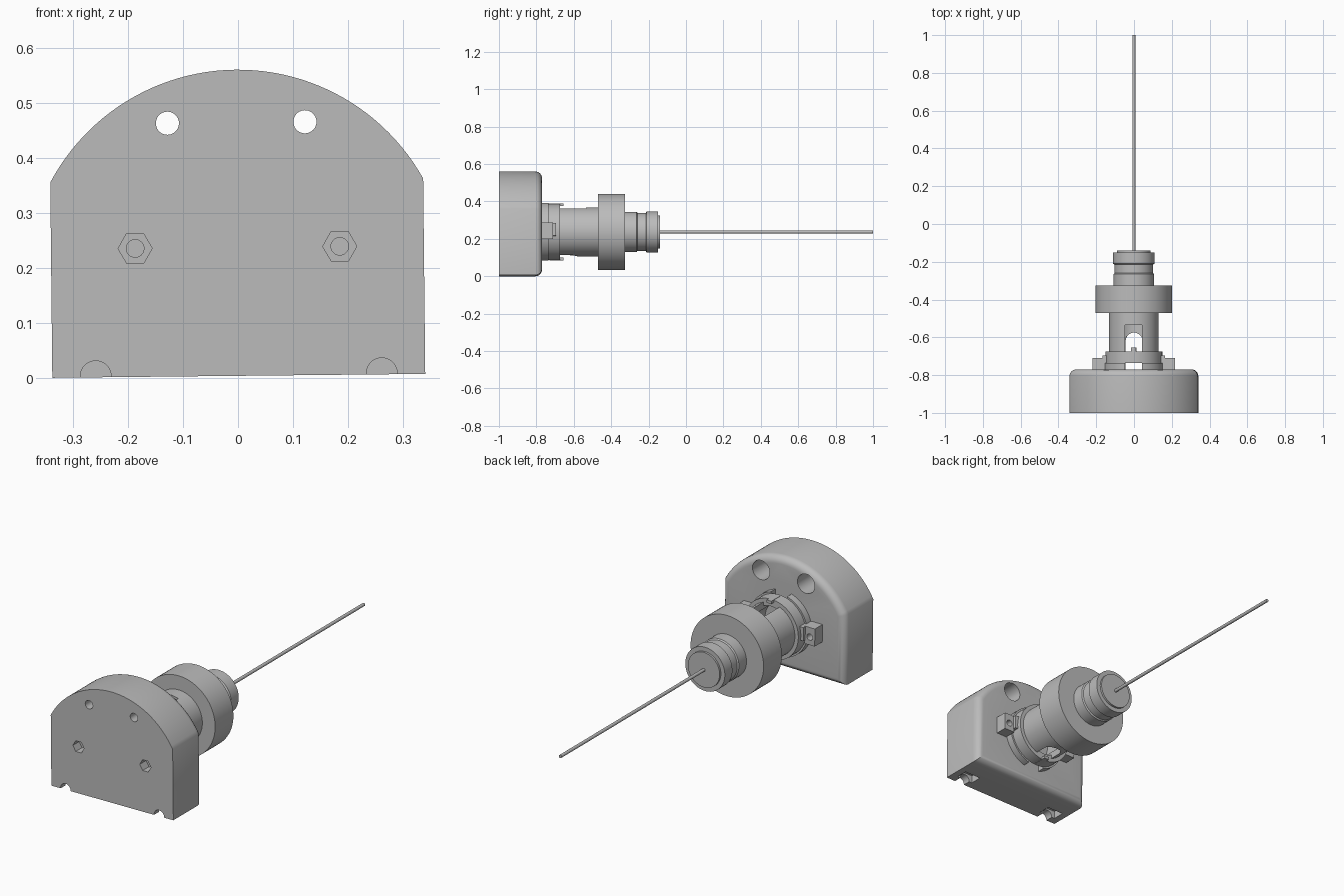
import bpy, bmesh, math
from mathutils import Matrix, Vector

if "Cube" in bpy.data.objects:
    bpy.data.objects.remove(bpy.data.objects["Cube"], do_unlink=True)

grey = bpy.data.materials.new("plain_grey")
grey.use_nodes = True
COLOUR = (0.5, 0.5, 0.5, 1)
grey.diffuse_color = COLOUR
grey.node_tree.nodes["Principled BSDF"].inputs["Base Color"].default_value = COLOUR

AXIS_Z = 0.237
BACK = -0.77      # rear face of the housing
parts = []


def finish(bm, name, part=True):
    bmesh.ops.recalc_face_normals(bm, faces=bm.faces[:])
    mesh = bpy.data.meshes.new(name)
    bm.to_mesh(mesh)
    bm.free()
    mesh.materials.append(grey)
    ob = bpy.data.objects.new(name, mesh)
    bpy.context.collection.objects.link(ob)
    if part:
        parts.append(ob)
    return ob


def cylinder(name, r, y0, y1, x=0, z=AXIS_Z, sides=40, turn=0, part=False):
    bm = bmesh.new()
    place = (Matrix.Translation((x, (y0 + y1) / 2, z)) @ Matrix.Rotation(turn, 4, 'Y')
             @ Matrix.Rotation(math.pi / 2, 4, 'X'))
    bmesh.ops.create_cone(bm, cap_ends=True, segments=sides, radius1=r, radius2=r,
                          depth=abs(y1 - y0), matrix=place)
    return finish(bm, name, part)


def box(name, low, high, part=False):
    low, high = Vector(low), Vector(high)
    bm = bmesh.new()
    bmesh.ops.create_cube(bm, size=1, matrix=Matrix.Translation((low + high) / 2)
                          @ Matrix.Diagonal((high - low).to_4d()))
    return finish(bm, name, part)


def lathe(name, profile, closed):
    """Spin (radius, y) points about the shaft axis."""
    bm = bmesh.new()
    vs = [bm.verts.new((r, y, AXIS_Z)) for r, y in profile]
    es = [bm.edges.new(pair) for pair in zip(vs, vs[1:])]
    if closed:
        es.append(bm.edges.new((vs[-1], vs[0])))
    bmesh.ops.spin(bm, geom=vs + es, cent=(0, 0, AXIS_Z), axis=(0, 1, 0),
                   angle=math.tau, steps=72)
    bmesh.ops.remove_doubles(bm, verts=bm.verts[:], dist=1e-5)
    return finish(bm, name)


def cut(ob, *cutters):
    bpy.context.view_layer.objects.active = ob
    for c in cutters:
        c.hide_render = True
        mod = ob.modifiers.new("cut", 'BOOLEAN')
        mod.operation, mod.solver, mod.object = 'DIFFERENCE', 'EXACT', c
        bpy.ops.object.modifier_apply(modifier=mod.name)
        bpy.data.objects.remove(c, do_unlink=True)


# Housing: arched block with a rounded rear edge
HALF, SHOULDER, FLOOR, ARC_R, ARC_Z = 0.339, 0.357, 0.0035, 0.386, 0.174
span = math.asin(HALF / ARC_R)
outline = [(-HALF, FLOOR), (HALF, FLOOR)]
for i in range(49):
    a = span * (1 - i / 24)
    outline.append((ARC_R * math.sin(a), ARC_Z + ARC_R * math.cos(a)))
bm = bmesh.new()
face = bm.faces.new([bm.verts.new((x, -1, z)) for x, z in outline])
new = bmesh.ops.extrude_face_region(bm, geom=[face])["geom"]
bmesh.ops.translate(bm, vec=(0, BACK + 1, 0),
                    verts=[g for g in new if isinstance(g, bmesh.types.BMVert)])
rear = [e for e in bm.edges if all(v.co.y > BACK - 0.01 for v in e.verts)]
bmesh.ops.bevel(bm, geom=rear, offset=0.035, segments=6, profile=0.5, affect='EDGES')
housing = finish(bm, "housing")

for s in (-1, 1):
    # Counterbored mounting holes, nut pockets and foot notches
    cut(housing,
        cylinder("hole", 0.021, -1.1, -0.7, s * 0.125, 0.464),
        cylinder("counterbore", 0.048, -0.95, -0.7, s * 0.125, 0.464),
        cylinder("nut_pocket", 0.031, -1.1, -0.95, s * 0.186, AXIS_Z, 6, math.pi / 6),
        cylinder("bolt_hole", 0.016, -0.97, -0.7, s * 0.186),
        cylinder("foot_notch", 0.028, -1.1, -0.9, s * 0.26, 0.0055),
        box("foot_pocket", (s * 0.26 - 0.045, -0.96, -0.1), (s * 0.26 + 0.045, -0.9, 0.042)))

# Slotted base ring against the housing, and the locking ring
base_ring = lathe("base_ring", [(0.115, BACK), (0.16, BACK), (0.16, -0.735), (0.115, -0.735)], True)
cut(base_ring, box("slot", (-0.045, -0.8, -0.1), (0.045, -0.7, 0.5)))
lathe("locking_ring", [(0.115, -0.736), (0.151, -0.736), (0.151, -0.675), (0.115, -0.675)], True)

# Hollow barrel with a square window above and an arched window below
barrel = lathe("barrel", [(0.1, BACK), (0.132, BACK), (0.132, -0.46), (0, -0.46),
                          (0, -0.51), (0.1, -0.51)], True)
bm = bmesh.new()
arch = [(-0.045, -0.8), (0.045, -0.8)]
arch += [(0.045 * math.cos(math.pi * i / 16), -0.62 + 0.045 * math.sin(math.pi * i / 16))
         for i in range(17)]
face = bm.faces.new([bm.verts.new((x, y, -0.1)) for x, y in arch])
new = bmesh.ops.extrude_face_region(bm, geom=[face])["geom"]
bmesh.ops.translate(bm, vec=(0, 0, 0.1 + AXIS_Z),
                    verts=[g for g in new if isinstance(g, bmesh.types.BMVert)])
cut(barrel, finish(bm, "lower_window", False),
    box("upper_window", (-0.045, -0.8, AXIS_Z), (0.045, -0.535, 0.5)))

# Collar, grooved neck with end cap, and the long rod
lathe("collar", [(0, -0.47), (0.203, -0.47), (0.203, -0.325), (0, -0.325)], False)
lathe("neck", [(0, -0.33), (0.108, -0.33), (0.108, -0.265), (0.102, -0.26), (0.102, -0.215),
               (0.11, -0.21), (0.11, -0.15), (0.088, -0.15), (0.088, -0.14), (0, -0.14)], False)
cylinder("rod", 0.008, -0.15, 1.0, sides=24, part=True)

# Side clamp blocks with lugs
for s, side in ((-1, "right"), (1, "left")):
    xs = sorted((s * 0.16, s * 0.218))
    block = box(side + "_clamp_block", (xs[0], BACK - 0.002, 0.197), (xs[1], -0.71, 0.285), True)
    cut(block, cylinder("bolt_hole", 0.016, -0.745, -0.6, s * 0.19))
    xs = sorted((s * 0.135, s * 0.165))
    box(side + "_lug", (xs[0], BACK - 0.002, 0.215), (xs[1], -0.695, 0.283), True)

# Small index tabs above and below the ring
for s, side in ((-1, "lower"), (1, "upper")):
    zs = sorted((AXIS_Z + s * 0.138, AXIS_Z + s * 0.152))
    box(side + "_index_tab", (-0.013, -0.73, zs[0]), (0.013, -0.655, zs[1]), True)

# Slight roll about the shaft, then smooth shading
roll = (Matrix.Translation((-0.001, 0, AXIS_Z)) @ Matrix.Rotation(math.radians(-0.6), 4, 'Y')
        @ Matrix.Translation((0, 0, -AXIS_Z)))
bpy.ops.object.select_all(action='DESELECT')
for ob in parts:
    ob.data.transform(roll)
    ob.select_set(True)
bpy.context.view_layer.objects.active = housing
bpy.ops.object.shade_smooth_by_angle(angle=math.radians(30))
